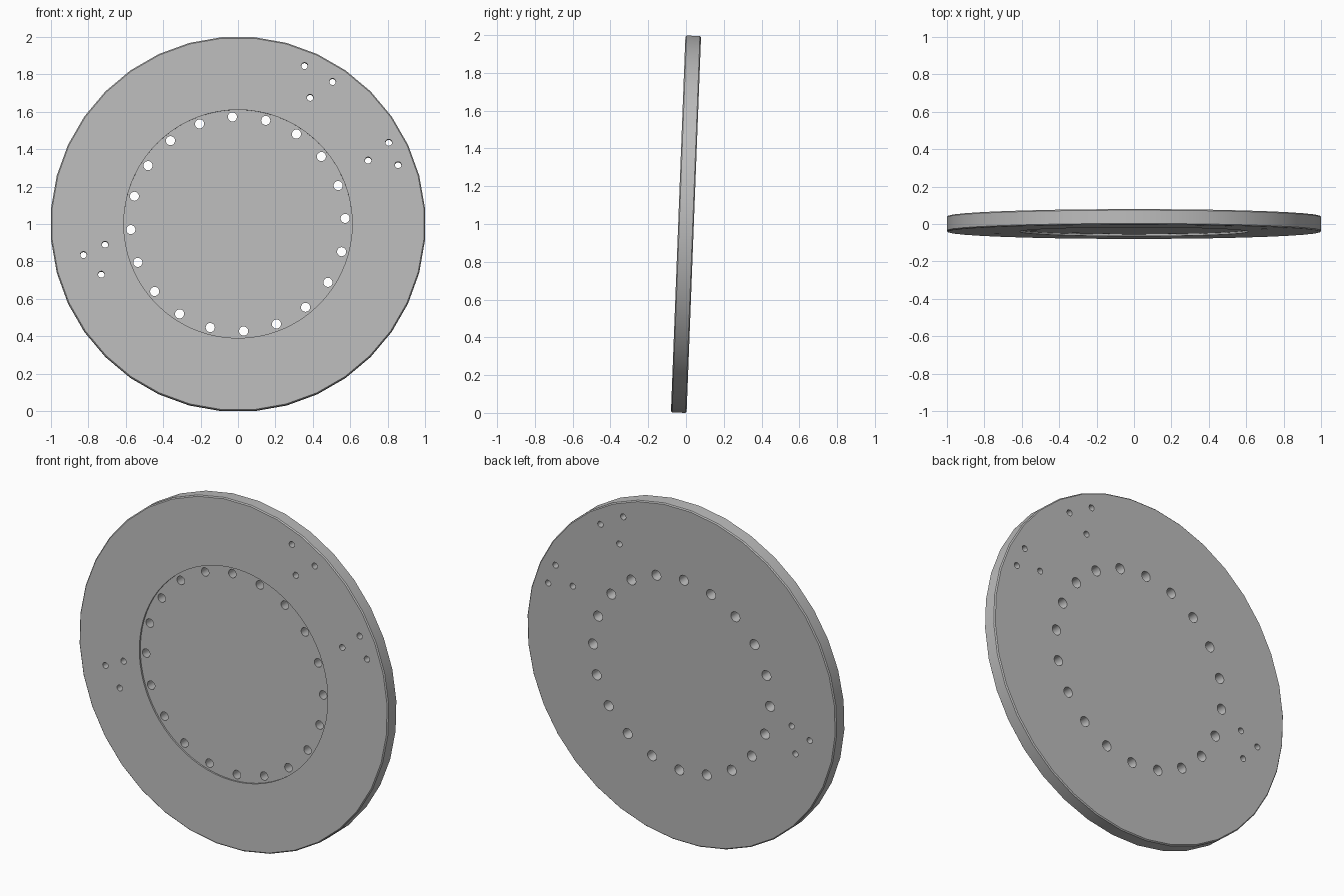
import bpy, bmesh, math
from mathutils import Matrix, Vector

if "Cube" in bpy.data.objects:
    bpy.data.objects.remove(bpy.data.objects["Cube"], do_unlink=True)

THICK = 0.083
HALF = THICK / 2
RADIUS = 1.002
RECESS = 0.01
TILT = math.radians(2.2)

grey = bpy.data.materials.new("plain grey")
grey.use_nodes = True
colour = (0.5, 0.5, 0.5, 1)
grey.diffuse_color = colour
grey.node_tree.nodes["Principled BSDF"].inputs["Base Color"].default_value = colour


def add_cylinder(bm, x, y, z_low, z_high, r_low, r_high, sides, turn=0.0):
    place = Matrix.Translation((x, y, (z_low + z_high) / 2)) @ Matrix.Rotation(turn, 4, 'Z')
    bmesh.ops.create_cone(bm, cap_ends=True, segments=sides, radius1=r_low,
                          radius2=r_high, depth=z_high - z_low, matrix=place)


def make_object(name, bm):
    mesh = bpy.data.meshes.new(name)
    bm.to_mesh(mesh)
    bm.free()
    mesh.materials.append(grey)
    obj = bpy.data.objects.new(name, mesh)
    bpy.context.collection.objects.link(obj)
    return obj


# Disc, lying flat with its front facing up, with finely chamfered rims
bm = bmesh.new()
add_cylinder(bm, 0, 0, -HALF, HALF, RADIUS, RADIUS, 36, math.pi / 36)
rims = [e for e in bm.edges if abs(e.verts[0].co.z - e.verts[1].co.z) < 0.001]
bmesh.ops.bevel(bm, geom=rims, offset=0.006, segments=1, affect='EDGES')
disc = make_object("disc_plate", bm)

# Shallow round recess in the front
bm = bmesh.new()
add_cylinder(bm, 0, 0, HALF - RECESS, HALF + 0.1, 0.61, 0.61, 72)
recess = make_object("recess_cutter", bm)

# Ring of holes, widening toward the back
bm = bmesh.new()
for i in range(20):
    a = math.radians(3 + 18 * i)
    add_cylinder(bm, 0.573 * math.cos(a), 0.573 * math.sin(a),
                 -HALF - 0.01, HALF + 0.01, 0.03, 0.023, 20)

# Three groups of small mounting holes
groups = [
    [(0.355, 0.845), (0.505, 0.76), (0.385, 0.675)],
    [(0.805, 0.435), (0.695, 0.34), (0.855, 0.315)],
    [(-0.825, -0.165), (-0.71, -0.11), (-0.73, -0.27)],
]
for group in groups:
    for x, y in group:
        add_cylinder(bm, x, y, -HALF - 0.01, HALF + 0.01, 0.0175, 0.0175, 16)
holes = make_object("hole_cutter", bm)

# Cut the disc, then discard the cutters
bpy.ops.object.select_all(action='DESELECT')
bpy.context.view_layer.objects.active = disc
disc.select_set(True)
for cutter in (recess, holes):
    cutter.hide_render = True
    mod = disc.modifiers.new("cut", 'BOOLEAN')
    mod.operation = 'DIFFERENCE'
    mod.solver = 'EXACT'
    mod.object = cutter
    bpy.ops.object.modifier_apply(modifier=mod.name)
    bpy.data.objects.remove(cutter, do_unlink=True)
bpy.ops.object.shade_smooth_by_angle(angle=math.radians(30))

# Stand it up, leaning slightly back, and rest it on the ground
disc.data.transform(Matrix.Rotation(math.pi / 2 - TILT, 4, 'X'))
lowest = min(v.co.z for v in disc.data.vertices)
disc.data.transform(Matrix.Translation(Vector((0, 0, -lowest))))
